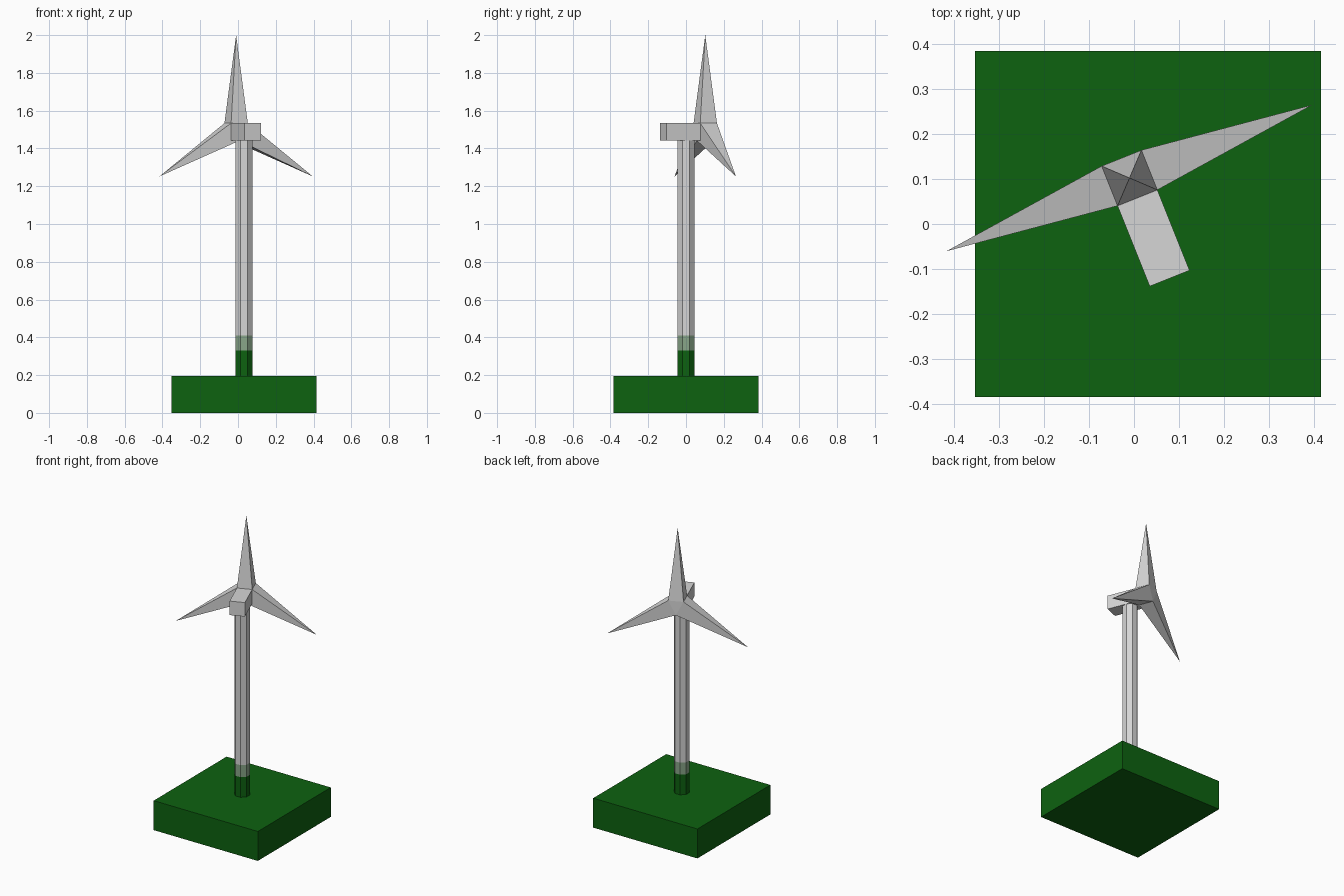
import bpy, math
from mathutils import Vector

if "Cube" in bpy.data.objects:
    bpy.data.objects.remove(bpy.data.objects["Cube"])


def material(name, rgb):
    m = bpy.data.materials.new(name)
    m.diffuse_color = (*rgb, 1)
    m.use_nodes = True
    m.node_tree.nodes["Principled BSDF"].inputs["Base Color"].default_value = m.diffuse_color
    return m


GREEN = material("dark green", (0.004, 0.122, 0.005))
PALE = material("pale green", (0.25, 0.38, 0.25))
GREY = material("light grey", (0.67, 0.67, 0.67))


def build(name, verts, faces, mats):
    me = bpy.data.meshes.new(name)
    me.from_pydata([tuple(v) for v in verts], [], faces)
    for m in mats:
        me.materials.append(m)
    ob = bpy.data.objects.new(name, me)
    bpy.context.collection.objects.link(ob)
    return ob


def box(name, center, size, turn, mat):
    bpy.ops.mesh.primitive_cube_add(size=1, location=center, rotation=(0, 0, turn))
    ob = bpy.context.object
    ob.name, ob.scale = name, size
    ob.data.materials.append(mat)
    return ob


CX, Z_GROUND, Z_LOW, Z_HIGH = 0.031, 0.196, 1.441, 1.534
TURN = math.radians(21.8)
across = Vector((math.cos(TURN), math.sin(TURN), 0))
ahead = Vector((-math.sin(TURN), math.cos(TURN), 0))

# Ground block
box("ground_block", (CX, 0, Z_GROUND / 2), (0.767, 0.767, Z_GROUND), 0, GREEN)

# Octagonal tower, coloured in bands by height
levels = [Z_GROUND, 0.33, 0.41, Z_LOW]
r = 0.045 / math.cos(math.pi / 8)
verts = [(CX + r * math.cos((i + 0.5) * math.pi / 4), r * math.sin((i + 0.5) * math.pi / 4), z)
         for z in levels for i in range(8)]
faces = [(k * 8 + i, k * 8 + (i + 1) % 8, k * 8 + 8 + (i + 1) % 8, k * 8 + 8 + i)
         for k in range(3) for i in range(8)]
tower = build("tower", verts, faces, [GREEN, PALE, GREY])
for p in tower.data.polygons:
    p.material_index = sum(p.center.z > z for z in levels[1:3])

# Nacelle, ending where the rotor hub begins
W, L = 0.095, 0.192
hub = Vector((-0.010, 0.102, 0))
c = hub - ahead * (W / 2 + L / 2)
box("nacelle", (c.x, c.y, (Z_LOW + Z_HIGH) / 2), (W, L, Z_HIGH - Z_LOW), TURN, GREY)

# Rotor: triangular hub whose three sides each stretch into a pointed blade
up = Vector((0, 0, 1))
corners = [-across * W / 2 + up * Z_HIGH, across * W / 2 + up * Z_HIGH, up * Z_LOW]
verts = [hub + p + ahead * s * W / 2 for s in (-1, 1) for p in corners]
reach = 0.437
verts += [hub + up * 2.0, hub + across * reach + up * 1.252, hub - across * reach + up * 1.252]
faces = [(0, 2, 1), (3, 4, 5)]
for i in range(3):
    j, tip = (i + 1) % 3, 6 + i
    faces += [(i, j, tip), (j, j + 3, tip), (j + 3, i + 3, tip), (i + 3, i, tip)]
# front faces must turn outward (toward the nacelle side)
rotor = build("rotor_blades", verts, faces, [GREY])
bpy.context.view_layer.objects.active = rotor
bpy.ops.object.select_all(action='DESELECT')
rotor.select_set(True)
bpy.ops.object.mode_set(mode='EDIT')
bpy.ops.mesh.select_all(action='SELECT')
bpy.ops.mesh.normals_make_consistent(inside=False)
bpy.ops.object.mode_set(mode='OBJECT')
